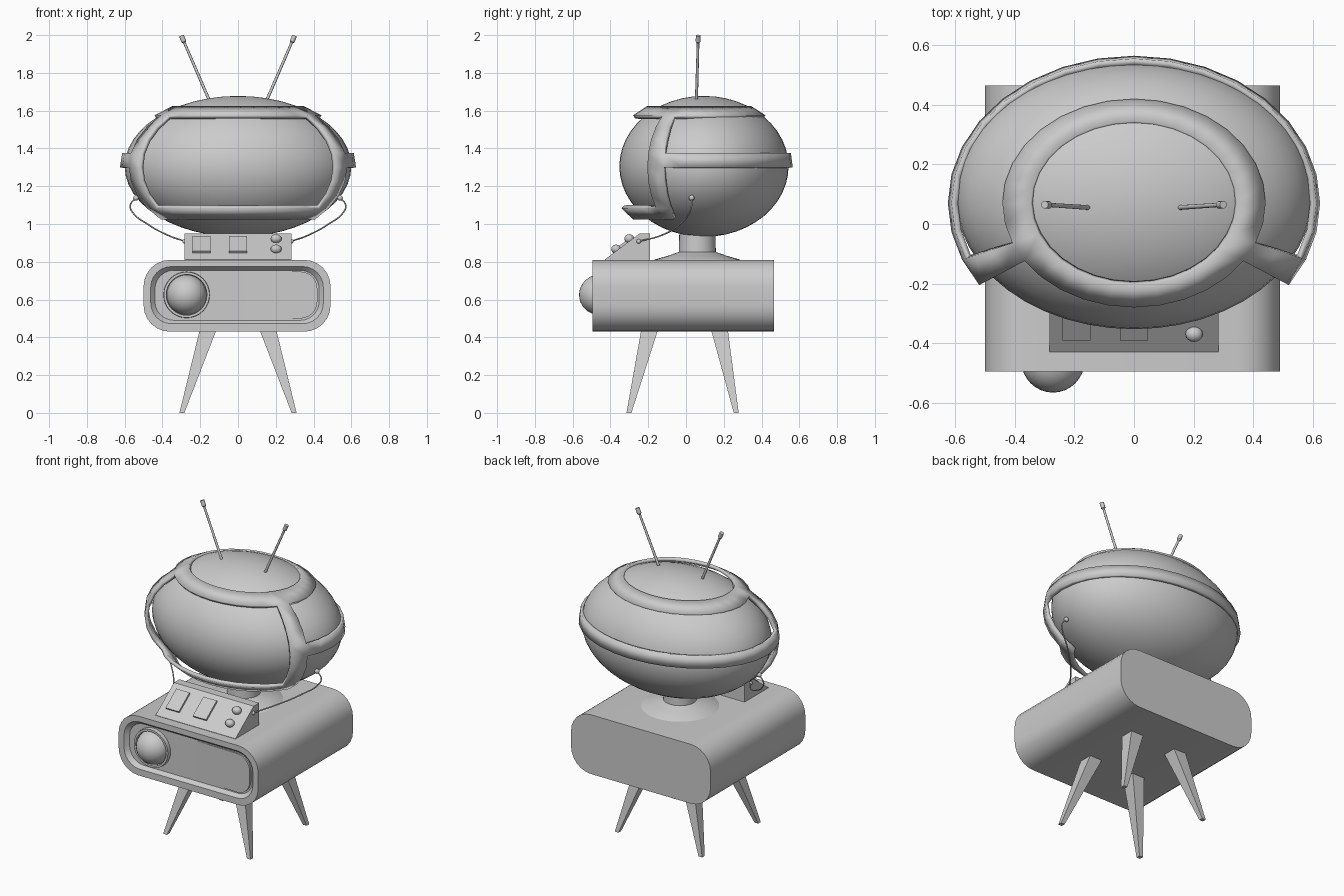
import bpy, bmesh, math
from mathutils import Vector, Matrix

if "Cube" in bpy.data.objects:
    bpy.data.objects.remove(bpy.data.objects["Cube"])


def finish(name, bm, smooth=True, angle=35, recalc=True):
    if recalc:
        bmesh.ops.recalc_face_normals(bm, faces=bm.faces)
    me = bpy.data.meshes.new(name)
    bm.to_mesh(me)
    bm.free()
    ob = bpy.data.objects.new(name, me)
    bpy.context.collection.objects.link(ob)
    if smooth:
        bpy.ops.object.select_all(action='DESELECT')
        ob.select_set(True)
        bpy.context.view_layer.objects.active = ob
        bpy.ops.object.shade_smooth_by_angle(angle=math.radians(angle))
    return ob


def loft(name, loops, smooth=True):
    bm = bmesh.new()
    rings = [[bm.verts.new(p) for p in loop] for loop in loops]
    n = len(rings[0])
    for a, b in zip(rings, rings[1:]):
        for i in range(n):
            j = (i + 1) % n
            bm.faces.new((a[i], a[j], b[j], b[i]))
    bm.faces.new(rings[0][::-1])
    bm.faces.new(rings[-1])
    return finish(name, bm, smooth)


def rounded(x0, x1, z0, z1, r, y, n=6):
    pts = []
    for k, (cx, cz) in enumerate(((x1 - r, z1 - r), (x0 + r, z1 - r),
                                  (x0 + r, z0 + r), (x1 - r, z0 + r))):
        for i in range(n + 1):
            a = math.pi / 2 * (k + i / n)
            pts.append((cx + r * math.cos(a), y, cz + r * math.sin(a)))
    return pts


def ellipsoid(name, loc, radii, u=48, v=24):
    bm = bmesh.new()
    bmesh.ops.create_uvsphere(bm, u_segments=u, v_segments=v, radius=1,
                              matrix=Matrix.Translation(loc) @ Matrix.Diagonal((*radii, 1)))
    return finish(name, bm)


def rod(name, stations, n=12):
    # stations: (point, radius) along one straight axis
    d = Vector(stations[-1][0]) - Vector(stations[0][0])
    q = d.to_track_quat('Z', 'Y')
    loops = []
    for p, r in stations:
        loops.append([Vector(p) + q @ Vector((r * math.cos(t * math.tau / n),
                      r * math.sin(t * math.tau / n), 0)) for t in range(n)])
    return loft(name, loops)


def box_loop(cx, cy, h, z):
    return [(cx - h, cy - h, z), (cx + h, cy - h, z), (cx + h, cy + h, z), (cx - h, cy + h, z)]


# Cabinet body with recessed front
loft("cabinet", [rounded(-.5, .49, .43, .81, .14, .465),
                 rounded(-.5, .49, .43, .81, .14, -.495),
                 rounded(-.462, .452, .472, .775, .11, -.495),
                 rounded(-.44, .43, .49, .755, .1, -.47)])

# Raised wedge panel on the right of the recess
front = [(x, -.47 - .012 * (x - .04) / .38, z)
         for x, y, z in rounded(.04, .42, .5, .748, .09, 0) if x > .13 + 1e-4]
upper = [p for p in front if p[2] > .624]
lower = [p for p in front if p[2] <= .624]
outline = upper + [(.04, -.47, .748), (.04, -.47, .5)]
outline = [(.04, -.471, .748), (.04, -.471, .5)] + [p for p in lower if p[2] < .51][:1] \
    + sorted(lower, key=lambda p: p[2])[1:] + sorted(upper, key=lambda p: p[2])
loft("front_panel", [[(x, -.465, z) for x, y, z in outline], outline])

# Porthole dome and its ring
ellipsoid("porthole_dome", (-.272, -.46, .625), (.106, .106, .106), 32, 16)
bm = bmesh.new()
profile = ((.105, -.465), (.108, -.495), (.121, -.495), (.123, -.465))
rings = [[bm.verts.new((-.272 + r * math.cos(t * math.tau / 32), y,
          .625 + r * math.sin(t * math.tau / 32))) for t in range(32)] for r, y in profile]
for k in range(4):
    a, b = rings[k], rings[(k + 1) % 4]
    for i in range(32):
        j = (i + 1) % 32
        bm.faces.new((a[i], a[j], b[j], b[i]))
finish("porthole_ring", bm)

# Splayed square legs
for sx, side in ((-1, "left"), (1, "right")):
    for yt, yb, end in ((-.19, -.302, "front"), (.175, .266, "back")):
        loft(f"{end}_{side}_leg", [box_loop(sx * .297, yb, .013, 0),
                                   box_loop(sx * .155, yt, .045, .45)], False)

# Neck pedestal
rod("neck", [((0, .06, .805), .235), ((0, .06, .812), .225), ((0, .06, .832), .155),
             ((0, .06, .852), .098), ((0, .06, .97), .095)], 32)

# Head globe
ellipsoid("head", (0, .095, 1.305), (.6, .448, .373))

# Outer shell: ring, side strips, lower lip and rear band from one sphere
bm = bmesh.new()
bmesh.ops.create_uvsphere(bm, u_segments=32, v_segments=16, radius=1)
drop = []
for f in bm.faces:
    c = f.calc_center_median().normalized()
    elev = math.degrees(math.asin(c.z))
    d = abs(math.degrees(math.atan2(c.x, -c.y)))
    ring = 45 < elev < 56.25
    strip = 56.25 < d < 67.5 and -45 < elev < 45
    lip = d < 67.5 and -45 < elev < -33.75
    band = d > 56.25 and 0 < elev < 11.25
    if not (ring or strip or lip or band):
        drop.append(f)
bmesh.ops.delete(bm, geom=drop, context='FACES')
bm.transform(Matrix.Translation((0, .07, 1.3)) @ Matrix.Diagonal((.625, .495, .39, 1)))
shell = finish("head_frame", bm, recalc=False)
sol = shell.modifiers.new("thickness", 'SOLIDIFY')
sol.thickness = .022
sol.offset = -1

# Control wedge
sec = ((-.43, .805), (-.43, .812), (-.245, .95), (-.19, .95), (-.19, .805))
loft("control_box", [[(x, y, z) for y, z in sec] for x in (-.283, .283)], False)

# Square keys on the sloped face
slope = Vector((0, .185, .138)).normalized()
nrm = Vector((0, -slope.z, slope.y))
for x, label in ((-.193, "left"), (0, "middle")):
    c = Vector((x, -.33, .887))
    sq = [c + Vector((a * .047, 0, 0)) + slope * b * .068
          for a, b in ((-1, -1), (1, -1), (1, 1), (-1, 1))]
    loft(f"{label}_key", [[p - nrm * .005 for p in sq], [p + nrm * .012 for p in sq]], False)

# Round knobs
for y, z, label in ((-.3, .922, "upper"), (-.37, .867, "lower")):
    ellipsoid(f"{label}_knob", (.202, y, z), (.029, .026, .024), 16, 10)

# Antennas and side cables
for s, side in ((-1, "left"), (1, "right")):
    a, b = Vector((s * .15, .055, 1.65)), Vector((s * .3, .065, 1.997))
    rod(f"{side}_antenna", [(a, .008), (a.lerp(b, .89), .007),
                            (a.lerp(b, .91), .013), (b, .013)])
    cu = bpy.data.curves.new(f"{side}_cable", 'CURVE')
    cu.dimensions = '3D'
    cu.bevel_depth = .004
    cu.bevel_resolution = 1
    cu.resolution_u = 6
    pts = ((.28, -.25, .908), (.37, -.13, .94), (.48, -.03, 1.0),
           (.56, .02, 1.065), (.57, .03, 1.1), (.54, .03, 1.138))
    sp = cu.splines.new('BEZIER')
    sp.bezier_points.add(len(pts) - 1)
    for bp, p in zip(sp.bezier_points, pts):
        bp.co = (s * p[0], p[1], p[2])
        bp.handle_left_type = bp.handle_right_type = 'AUTO'
    bpy.context.collection.objects.link(bpy.data.objects.new(f"{side}_cable", cu))
    ellipsoid(f"{side}_lower_plug", (s * .283, -.25, .908), (.012, .012, .012), 12, 8)
    ellipsoid(f"{side}_upper_plug", (s * .54, .03, 1.138), (.015, .015, .015), 12, 8)
